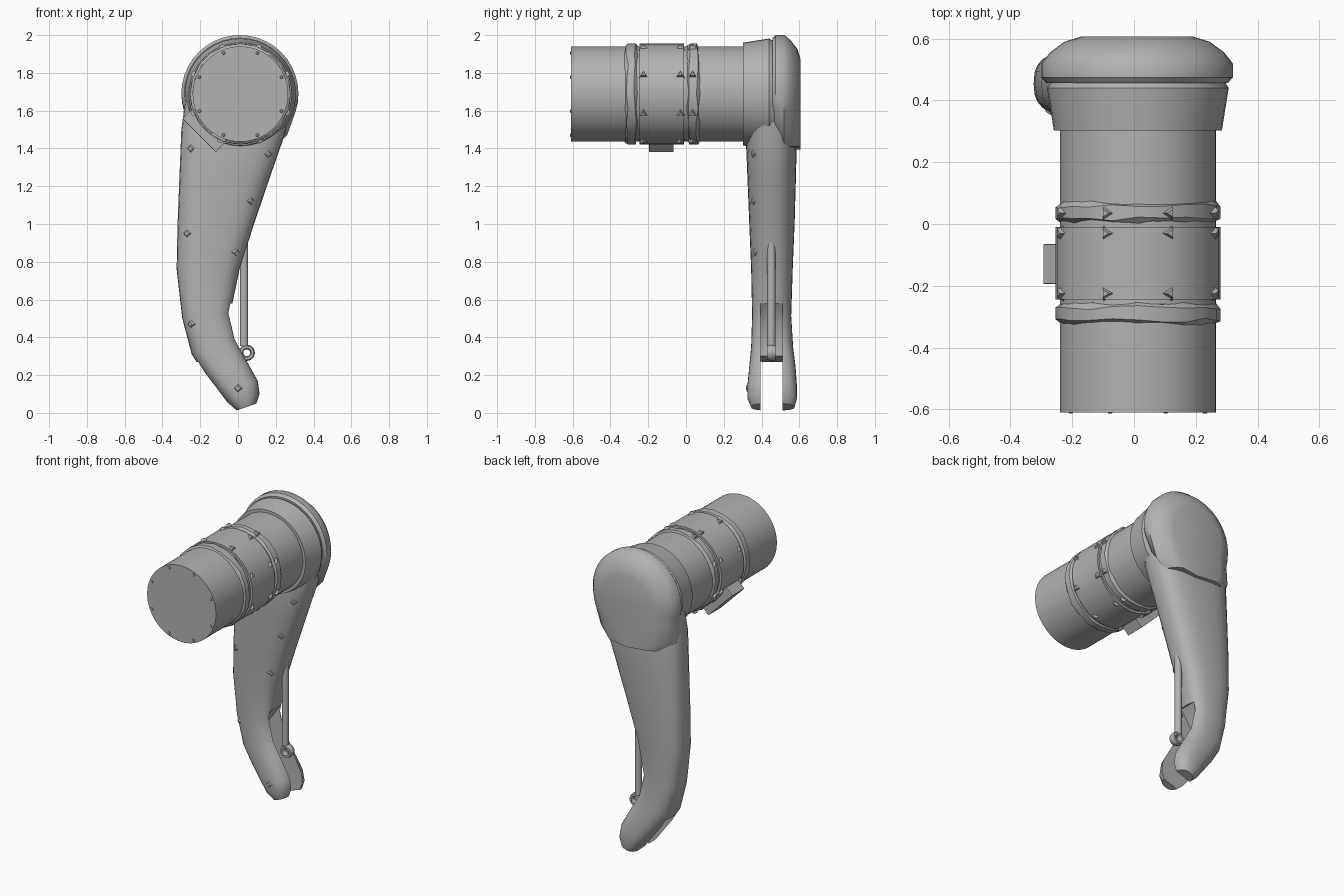
import bpy, bmesh, math, random
from mathutils import Vector

random.seed(4)
scene = bpy.context.scene
cube = scene.objects.get("Cube")
if cube:
    bpy.data.objects.remove(cube)

grey = bpy.data.materials.new("plain_grey")
grey.use_nodes = True
grey.diffuse_color = (0.45, 0.45, 0.45, 1)
grey.node_tree.nodes["Principled BSDF"].inputs["Base Color"].default_value = grey.diffuse_color

CX, CZ = 0.0125, 1.688  # barrel axis


def activate(obj):
    bpy.ops.object.select_all(action='DESELECT')
    obj.select_set(True)
    bpy.context.view_layer.objects.active = obj


def smooth(obj, angle=35):
    activate(obj)
    bpy.ops.object.shade_smooth_by_angle(angle=math.radians(angle))


def loft(name, rings):
    """Skin a list of equal-length point rings and close both ends."""
    bm = bmesh.new()
    rows = [[bm.verts.new(p) for p in ring] for ring in rings]
    n = len(rows[0])
    for a, b in zip(rows, rows[1:]):
        for i in range(n):
            j = (i + 1) % n
            bm.faces.new((a[i], a[j], b[j], b[i]))
    bm.faces.new(rows[0])
    bm.faces.new(rows[-1])
    bmesh.ops.recalc_face_normals(bm, faces=bm.faces)
    mesh = bpy.data.meshes.new(name)
    bm.to_mesh(mesh)
    bm.free()
    obj = bpy.data.objects.new(name, mesh)
    scene.collection.objects.link(obj)
    mesh.materials.append(grey)
    return obj


def turned(name, profile, segs=48, jitter=0.0):
    """Solid of revolution around the barrel axis from (y, radius) pairs."""
    rings = []
    for y, r in profile:
        ring = []
        for i in range(segs):
            a = math.tau * i / segs
            ring.append((CX + r * math.cos(a), y + random.uniform(-jitter, jitter),
                         CZ + r * math.sin(a)))
        rings.append(ring)
    return loft(name, rings)


def stud(name, pos, normal, r, height, sides):
    """Small tapered fastener sitting on a surface."""
    bpy.ops.mesh.primitive_cone_add(vertices=sides, radius1=r, radius2=r * 0.5, depth=height,
                                    location=pos)
    obj = bpy.context.object
    obj.name = name
    obj.rotation_euler = Vector(normal).to_track_quat('Z', 'Y').to_euler()
    obj.data.materials.append(grey)
    return obj


# Barrel, clamp band and the two uneven seal rings
smooth(turned("barrel", [(-0.61, 0.2525), (0.34, 0.2525)], 64))
smooth(turned("clamp_band", [(-0.245, 0.267), (-0.01, 0.267)], 32))
for name, y in (("front_ring", -0.32), ("rear_ring", 0.008)):
    ring = turned(name, [(y, 0.254), (y + 0.008, 0.267), (y + 0.05, 0.267), (y + 0.06, 0.254)],
                  20, 0.007)
    smooth(ring, 20)

# End screws and band clips
for i in range(8):
    a = math.tau * (i + 0.5) / 8
    d = Vector((math.cos(a), 0, math.sin(a)))
    axis = Vector((CX, 0, CZ))
    stud("end_screw", axis + d * 0.235 + Vector((0, -0.61, 0)), (0, -1, 0), 0.013, 0.006, 6)
    for y in (-0.225, -0.03, 0.035):
        stud("band_clip", axis + d * 0.268 + Vector((0, y, 0)), d, 0.028, 0.024, 3)

# Clamp latch on the lower right of the band
bpy.ops.mesh.primitive_cube_add(size=1, location=(CX - 0.195, -0.13, CZ - 0.195))
latch = bpy.context.object
latch.name = "clamp_latch"
latch.dimensions = (0.25, 0.13, 0.065)
latch.rotation_euler = (0, math.radians(45), 0)
bevel = latch.modifiers.new("edges", 'BEVEL')
bevel.width = 0.015
bevel.segments = 1
latch.data.materials.append(grey)

# Flared hub behind the barrel
smooth(turned("hub", [(0.302, 0.272), (0.44, 0.294), (0.455, 0.285), (0.5, 0.28)], 40))

# Curved leg: right edge, left edge (x, z), then front and back y
sections = [
    ((-0.27, 1.72), (0.27, 1.70), 0.34, 0.57),
    ((-0.30, 1.50), (0.25, 1.48), 0.315, 0.588),
    ((-0.31, 1.25), (0.17, 1.25), 0.325, 0.582),
    ((-0.32, 1.00), (0.085, 1.00), 0.335, 0.575),
    ((-0.325, 0.76), (0.008, 0.76), 0.345, 0.565),
    ((-0.295, 0.50), (-0.04, 0.53), 0.35, 0.557),
    ((-0.245, 0.31), (-0.01, 0.39), 0.345, 0.567),
    ((-0.18, 0.21), (0.05, 0.28), 0.335, 0.58),
    ((-0.11, 0.12), (0.11, 0.17), 0.325, 0.587),
    ((-0.06, 0.055), (0.118, 0.10), 0.325, 0.588),
    ((-0.01, 0.012), (0.10, 0.05), 0.345, 0.575),
]


def power(v, n=2.7):
    return math.copysign(abs(v) ** (2 / n), v)


rings = []
for (lx, lz), (rx, rz), y0, y1 in sections:
    ring = []
    for i in range(28):
        a = math.tau * i / 28
        u = 0.5 + 0.5 * power(math.cos(a))
        v = 0.5 + 0.5 * power(math.sin(a))
        ring.append((lx + (rx - lx) * u, y0 + (y1 - y0) * v, lz + (rz - lz) * u))
    rings.append(ring)
leg = loft("leg", rings)

# Fork slot and inner pocket cut through the foot
slot = [(-0.4, -0.05), (0.3, -0.05), (0.3, 0.58), (-0.04, 0.58),
        (-0.13, 0.45), (-0.12, 0.30), (-0.4, 0.21)]
cutter = loft("slot_cutter", [[(x, y, z) for x, z in slot] for y in (0.395, 0.512)])
cutter.hide_render = True
activate(leg)
cut = leg.modifiers.new("slot", 'BOOLEAN')
cut.operation = 'DIFFERENCE'
cut.solver = 'EXACT'
cut.object = cutter
bpy.ops.object.modifier_apply(modifier=cut.name)
bpy.data.objects.remove(cutter)
smooth(leg, 40)

# Screws along the front of the leg
bpy.context.view_layer.update()
for x, z in ((-0.25, 1.40), (0.16, 1.37), (0.07, 1.12), (-0.27, 0.95),
             (-0.01, 0.85), (-0.25, 0.47), (0.0, 0.13)):
    hit, pos, normal, _ = leg.ray_cast(Vector((x, 0, z)), Vector((0, 1, 0)))
    if hit:
        stud("leg_screw", pos, normal, 0.028, 0.012, 4)

# Rounded back cap over the knee
outline = []
for i in range(25):
    a = math.radians(-18 + 216 * i / 24)
    outline.append((0.31 * math.cos(a), 1.69 + 0.31 * math.sin(a)))
outline += [(-0.305, 1.47), (-0.25, 1.41), (0.0, 1.395), (0.19, 1.41), (0.25, 1.47)]
layers = [(0.457, 0.95, 0.12), (0.475, 1, 0.08), (0.52, 1, 0), (0.555, 0.91, 0),
          (0.59, 0.76, 0), (0.607, 0.58, 0)]
rings = []
for y, s, lift in layers:
    ring = []
    for x, z in outline:
        if z > 1.69:
            z = 1.69 + (z - 1.69) * s
        else:
            z += lift * (1.69 - z) / 0.3
        ring.append((0.01 + x * s, y, z))
    rings.append(ring)
smooth(loft("back_cap", rings), 40)

# Push rod with its eye, tucked in the slot
bpy.ops.mesh.primitive_cylinder_add(vertices=12, radius=0.022, depth=0.58,
                                    location=(0.032, 0.452, 0.645))
rod = bpy.context.object
rod.name = "push_rod"
rod.data.materials.append(grey)
smooth(rod)
bpy.ops.mesh.primitive_torus_add(major_segments=12, minor_segments=6, major_radius=0.031,
                                 minor_radius=0.013, location=(0.046, 0.452, 0.318),
                                 rotation=(math.pi / 2, 0, 0))
eye = bpy.context.object
eye.name = "rod_eye"
eye.scale.z = 2
eye.data.materials.append(grey)
smooth(eye)
